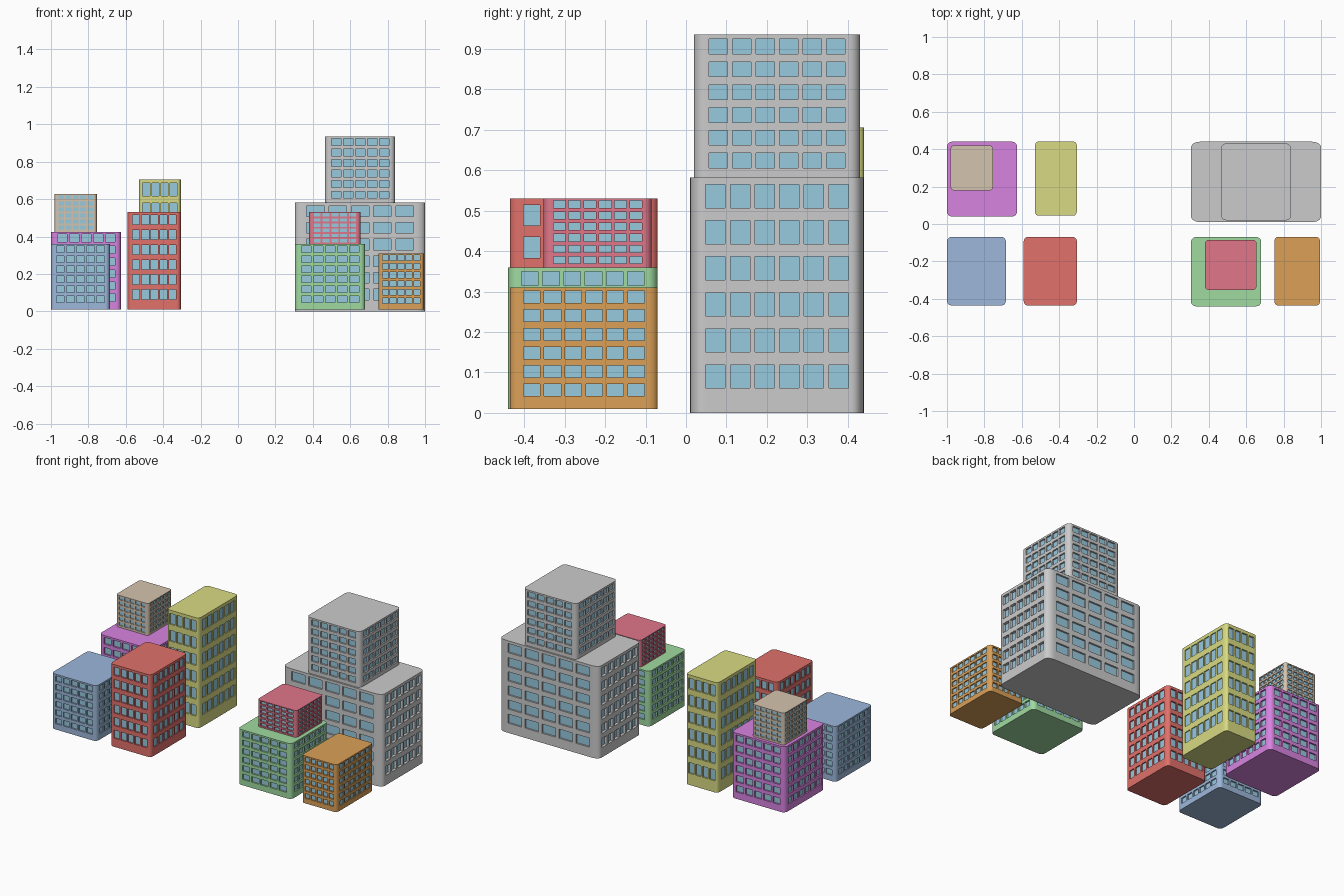
import bpy, bmesh, math
from mathutils import Vector

if "Cube" in bpy.data.objects:
    bpy.data.objects.remove(bpy.data.objects["Cube"])


def material(name, rgb):
    m = bpy.data.materials.new(name)
    m.diffuse_color = (*[(c / 255) ** 2.2 for c in rgb], 1)
    m.use_nodes = True
    m.node_tree.nodes["Principled BSDF"].inputs["Base Color"].default_value = m.diffuse_color
    return m


GLASS = material("glass", (150, 200, 222))
ROWS = 6
SEG = 6          # segments per rounded corner
RADIUS = 0.07    # corner radius, margins and recess as fractions of the size
MARGIN = 0.09
RECESS = 0.025


def spans(n, start, end, gap):
    """Edges of n openings from start to end; gap is a fraction of the pitch."""
    pitch = (end - start) / (n - gap)
    out = []
    for i in range(n):
        out += [start + i * pitch, start + (i + 1 - gap) * pitch]
    return out


def tower(name, x0, x1, y0, y1, z0, z1, rgb=None, nx=5, ny=6):
    w, d, h = x1 - x0, y1 - y0, z1 - z0
    # outline, counter-clockwise from the front left; flag marks window columns
    outline = []
    for side in range(4):
        n = nx if side % 2 == 0 else ny
        rot = side * math.pi / 2
        c, s = round(math.cos(rot)), round(math.sin(rot))
        pts = [(RADIUS - 0.5, -0.5, False)]
        for i, u in enumerate(spans(n, MARGIN, 1 - MARGIN, 0.21)):
            pts.append((u - 0.5, -0.5, i % 2 == 0))
        for k in range(SEG):
            a = -math.pi / 2 + k * math.pi / 2 / SEG
            pts.append((0.5 - RADIUS + RADIUS * math.cos(a),
                        -0.5 + RADIUS + RADIUS * math.sin(a), False))
        outline += [(px * c - py * s, px * s + py * c, f) for px, py, f in pts]
    levels = [0] + spans(ROWS, 0.105, 0.97, 0.355) + [1]

    bm = bmesh.new()
    cx, cy = (x0 + x1) / 2, (y0 + y1) / 2
    rings = [[bm.verts.new((cx + px * w, cy + py * d, z0 + t * h))
              for px, py, f in outline] for t in levels]
    openings = []
    count = len(outline)
    for j in range(len(levels) - 1):
        for i in range(count):
            k = (i + 1) % count
            f = bm.faces.new((rings[j][i], rings[j][k], rings[j + 1][k], rings[j + 1][i]))
            if outline[i][2] and j % 2 == 1:
                openings.append(f)
    bm.faces.new(rings[-1])
    bm.faces.new(rings[0][::-1])

    # push the window panes into the walls
    bm.normal_update()
    panes = bmesh.ops.extrude_discrete_faces(bm, faces=openings)["faces"]
    bm.normal_update()
    for f in panes:
        f.material_index = 1
        n = f.normal
        move = Vector((n.x * w, n.y * d, 0)) * -RECESS
        for v in f.verts:
            v.co += move

    me = bpy.data.meshes.new(name)
    bm.to_mesh(me)
    bm.free()
    me.materials.append(material(name + "_wall", rgb or (200, 200, 200)))
    me.materials.append(GLASS)
    ob = bpy.data.objects.new(name, me)
    bpy.context.collection.objects.link(ob)
    bpy.ops.object.select_all(action="DESELECT")
    ob.select_set(True)
    bpy.context.view_layer.objects.active = ob
    bpy.ops.object.shade_smooth_by_angle(angle=math.radians(35))


# large stepped tower
tower("grey_base", 0.305, 1.0, 0.01, 0.44, 0, 0.582)
tower("grey_upper", 0.465, 0.84, 0.02, 0.43, 0.567, 0.935)
# back left block
tower("purple_base", -1.0, -0.625, 0.04, 0.44, 0.01, 0.425, (215, 130, 224))
tower("tan_upper", -0.98, -0.755, 0.18, 0.42, 0.415, 0.627, (212, 194, 172))
tower("olive_tower", -0.53, -0.305, 0.045, 0.44, 0.01, 0.706, (215, 218, 130), nx=4)
# front left block
tower("blue_tower", -1.0, -0.685, -0.435, -0.07, 0.01, 0.36, (155, 182, 218))
tower("red_tower", -0.59, -0.305, -0.435, -0.07, 0.01, 0.53, (224, 112, 106))
# front right block
tower("green_base", 0.305, 0.68, -0.44, -0.07, 0.01, 0.36, (158, 218, 159))
tower("pink_upper", 0.38, 0.655, -0.352, -0.085, 0.35, 0.53, (224, 118, 136))
tower("orange_tower", 0.75, 0.995, -0.435, -0.07, 0.01, 0.31, (218, 159, 88))
